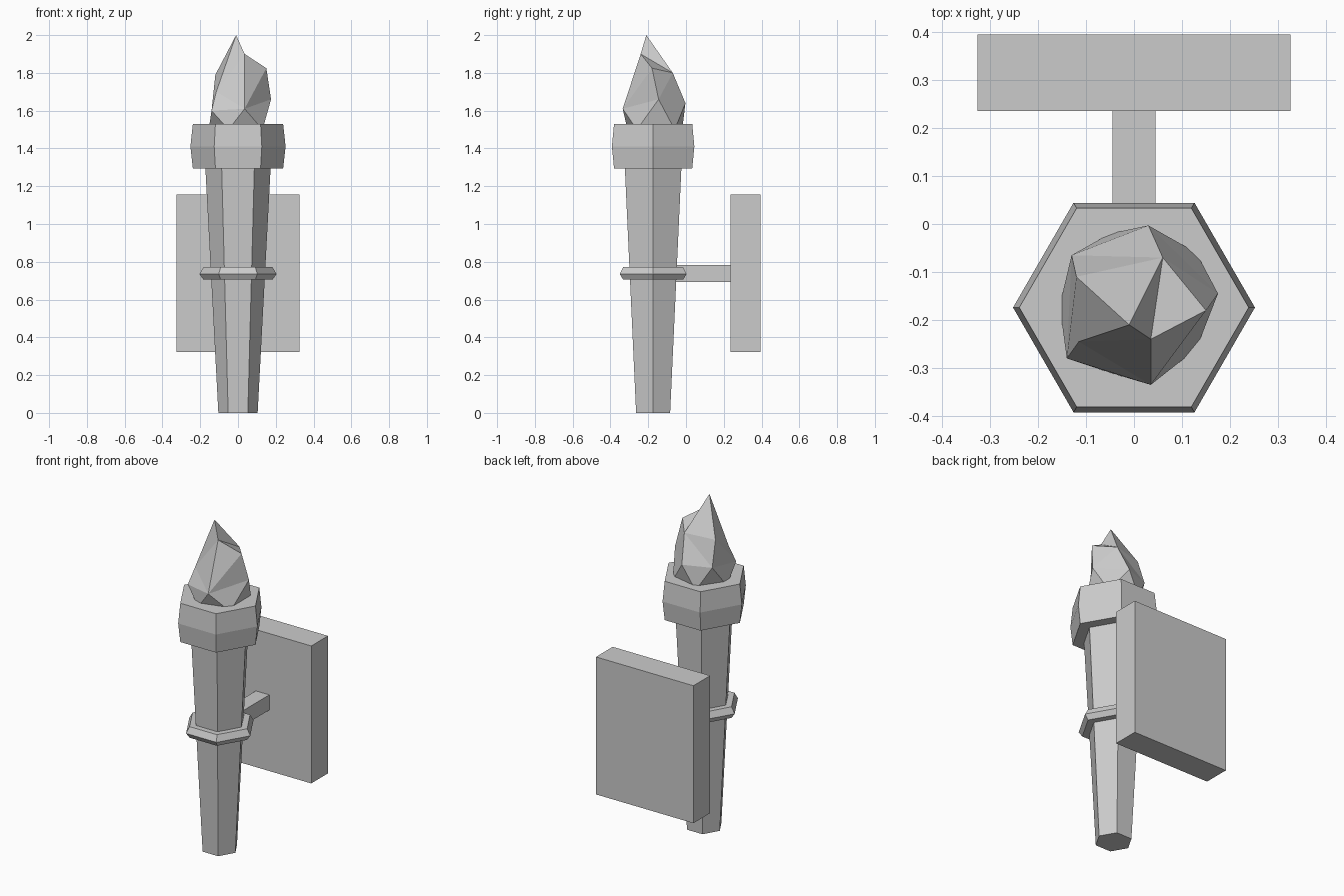
import bpy
from math import cos, sin, pi

if "Cube" in bpy.data.objects:
    bpy.data.objects.remove(bpy.data.objects["Cube"])

AXIS_Y = -0.174


def mesh_object(name, verts, faces):
    mesh = bpy.data.meshes.new(name)
    mesh.from_pydata(verts, [], faces)
    mesh.update()
    obj = bpy.data.objects.new(name, mesh)
    bpy.context.collection.objects.link(obj)
    return obj


def hex_lathe(name, profile):
    """Six-sided solid from (radius, z) pairs, listed bottom to top."""
    verts = [(r * cos(k * pi / 3), AXIS_Y + r * sin(k * pi / 3), z)
             for r, z in profile for k in range(6)]
    top = 6 * (len(profile) - 1)
    faces = [tuple(range(5, -1, -1)), tuple(range(top, top + 6))]
    for i in range(0, top, 6):
        for k in range(6):
            n = (k + 1) % 6
            faces.append((i + k, i + n, i + n + 6, i + k + 6))
    return mesh_object(name, verts, faces)


def box(name, x, y, z):
    verts = [(a, b, c) for a in x for b in y for c in z]
    faces = [(0, 1, 3, 2), (4, 6, 7, 5), (0, 4, 5, 1),
             (2, 3, 7, 6), (0, 2, 6, 4), (1, 5, 7, 3)]
    return mesh_object(name, verts, faces)


# Torch body
hex_lathe("shaft", [(0.104, 0), (0.174, 1.32)])
hex_lathe("grip_ring", [(0.183, 0.705), (0.204, 0.735), (0.183, 0.772)])
hex_lathe("collar", [(0.239, 1.295), (0.252, 1.41), (0.239, 1.53)])

# Wall bracket
box("bracket_arm", (-0.045, 0.045), (-0.12, 0.24), (0.692, 0.784))
box("wall_plate", (-0.326, 0.326), (0.235, 0.395), (0.323, 1.155))

# Flame: faceted crown, widest ring, narrower base
crown = {"A": (-0.01, -0.21, 2.0), "B": (0.035, -0.24, 1.9),
         "C": (0.06, -0.07, 1.8), "D": (0.15, -0.18, 1.825),
         "H": (-0.12, -0.11, 1.79), "J": (-0.115, -0.245, 1.7)}
ring = {"I": (-0.14, -0.28, 1.6), "K": (0.035, -0.335, 1.61),
        "E": (0.175, -0.145, 1.66), "F": (0.03, -0.003, 1.64),
        "G": (-0.13, -0.065, 1.64)}
base = {"1": (-0.05, -0.31, 1.5), "2": (0.13, -0.26, 1.5),
        "3": (0.13, -0.06, 1.5), "4": (-0.05, -0.02, 1.5),
        "5": (-0.155, -0.17, 1.5)}
points = {**crown, **ring, **base}
order = list(points)
facets = ("ABC BDC BKD KED DEC EFC CFG CGH CHA AHJ HGI HIJ JIK JKB AJB "
          "I1K K2E E3F F4G G5I 12K 23E 34F 45G 51I 54321").split()
mesh_object("flame", list(points.values()),
            [[order.index(c) for c in f] for f in facets])
